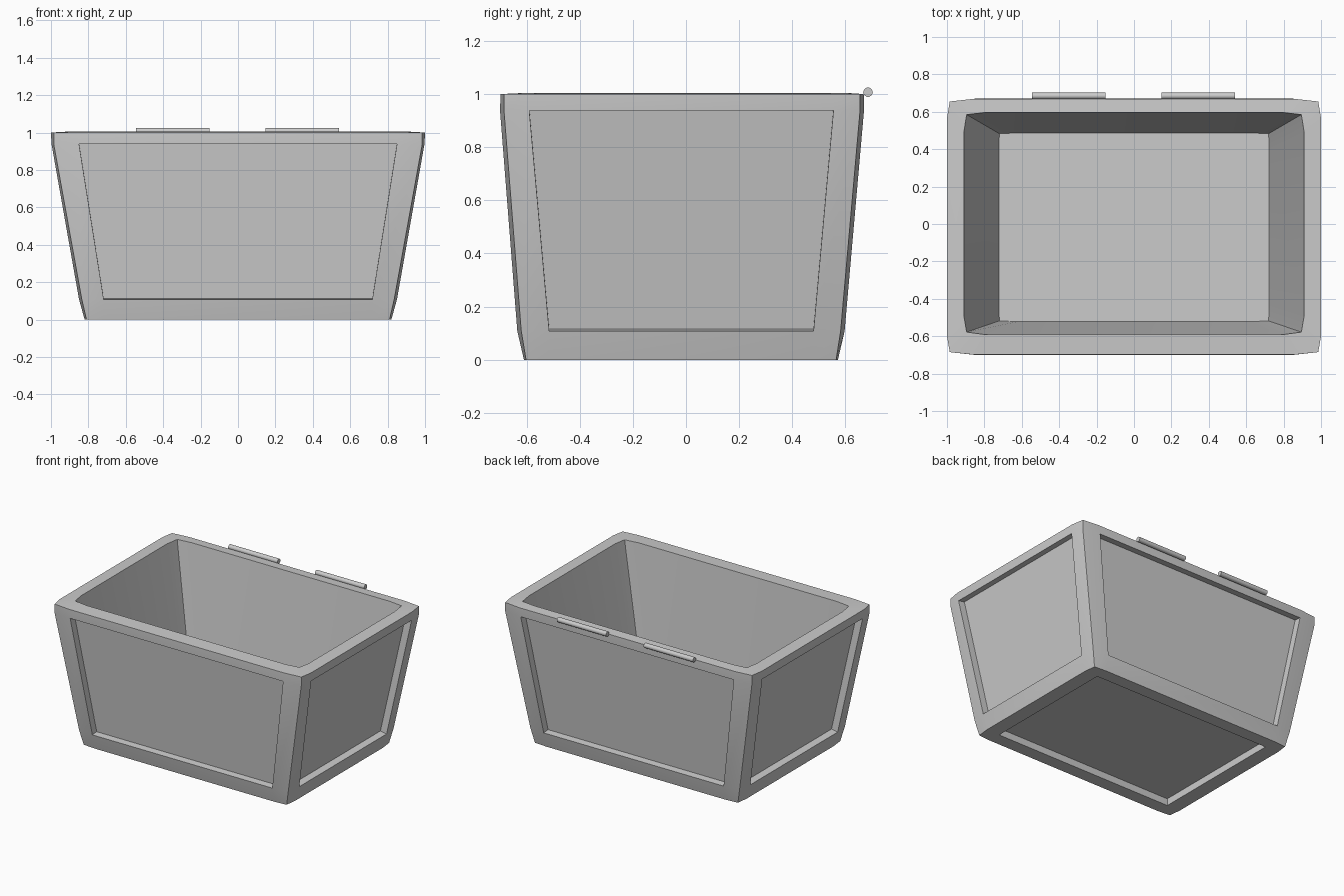
import bpy, bmesh, math

if "Cube" in bpy.data.objects:
    bpy.data.objects.remove(bpy.data.objects["Cube"])

# level: z, corner (x, front y, back y), mid-side (x, yf, yb), panel edge (x, yf, yb)
LEVELS = [
    (0.000, (.81, -.602, .565), (.82, -.61, .572), (.715, -.515, .48)),
    (0.108, (.835, -.62, .582), (.85, -.635, .597), (.718, -.515, .48)),
    (0.938, (.985, -.685, .655), (.997, -.70, .67), (.85, -.59, .555)),
    (1.000, (.985, -.685, .655), (1.0, -.698, .669), (.86, -.60, .565)),
    (1.005, (.895, -.578, .585), (.91, -.592, .597), (.79, -.49, .49)),  # inner rim
    (0.100, (.72, -.518, .483), (.722, -.522, .487), (.62, -.42, .39)),  # inner floor
]


def ring(bm, z, c, m, p):
    pts = [(-c[0], c[1]), (-p[0], m[1]), (p[0], m[1]),
           (c[0], c[1]), (m[0], p[1]), (m[0], p[2]),
           (c[0], c[2]), (p[0], m[2]), (-p[0], m[2]),
           (-c[0], c[2]), (-m[0], p[2]), (-m[0], p[1])]
    return [bm.verts.new((x, y, z)) for x, y in pts]


# tapered bin: outer sides, rim, inner walls and floor
bm = bmesh.new()
rings = [ring(bm, *lv) for lv in LEVELS]
panels = []
for k in range(5):
    a, b = rings[k], rings[k + 1]
    for i in range(12):
        j = (i + 1) % 12
        f = bm.faces.new((a[i], a[j], b[j], b[i]))
        if k == 1 and i % 3 == 1:
            panels.append(f)
bm.faces.new(rings[-1])

# underside frame with a middle panel
px, pf, pb = LEVELS[0][3]
q = [bm.verts.new((x, y, 0)) for x, y in ((-px, pf), (px, pf), (px, pb), (-px, pb))]
r = rings[0]
for s in range(4):
    n = (s + 1) % 4
    bm.faces.new((r[3 * s + 1], r[3 * s + 2], q[n], q[s]))
    bm.faces.new((r[3 * s], r[3 * s + 1], q[s], r[3 * s - 1]))
panels.append(bm.faces.new(q))
bmesh.ops.recalc_face_normals(bm, faces=bm.faces[:])

# recessed panels
bmesh.ops.inset_individual(bm, faces=panels, thickness=0, depth=-0.05)
mesh = bpy.data.meshes.new("bin_body")
bm.to_mesh(mesh)
bm.free()
body = bpy.data.objects.new("bin_body", mesh)
bpy.context.collection.objects.link(body)
bpy.ops.object.select_all(action='DESELECT')
body.select_set(True)
bpy.context.view_layer.objects.active = body
bpy.ops.object.shade_smooth_by_angle(angle=math.radians(30))

# hinge pins along the back rim
for name, x in (("hinge_left", -.35), ("hinge_right", .343)):
    bpy.ops.mesh.primitive_cylinder_add(vertices=10, radius=.018, depth=.393,
                                        location=(x, .685, 1.007),
                                        rotation=(0, math.pi / 2, 0))
    bpy.context.object.name = name
    bpy.ops.object.shade_smooth_by_angle(angle=math.radians(40))
